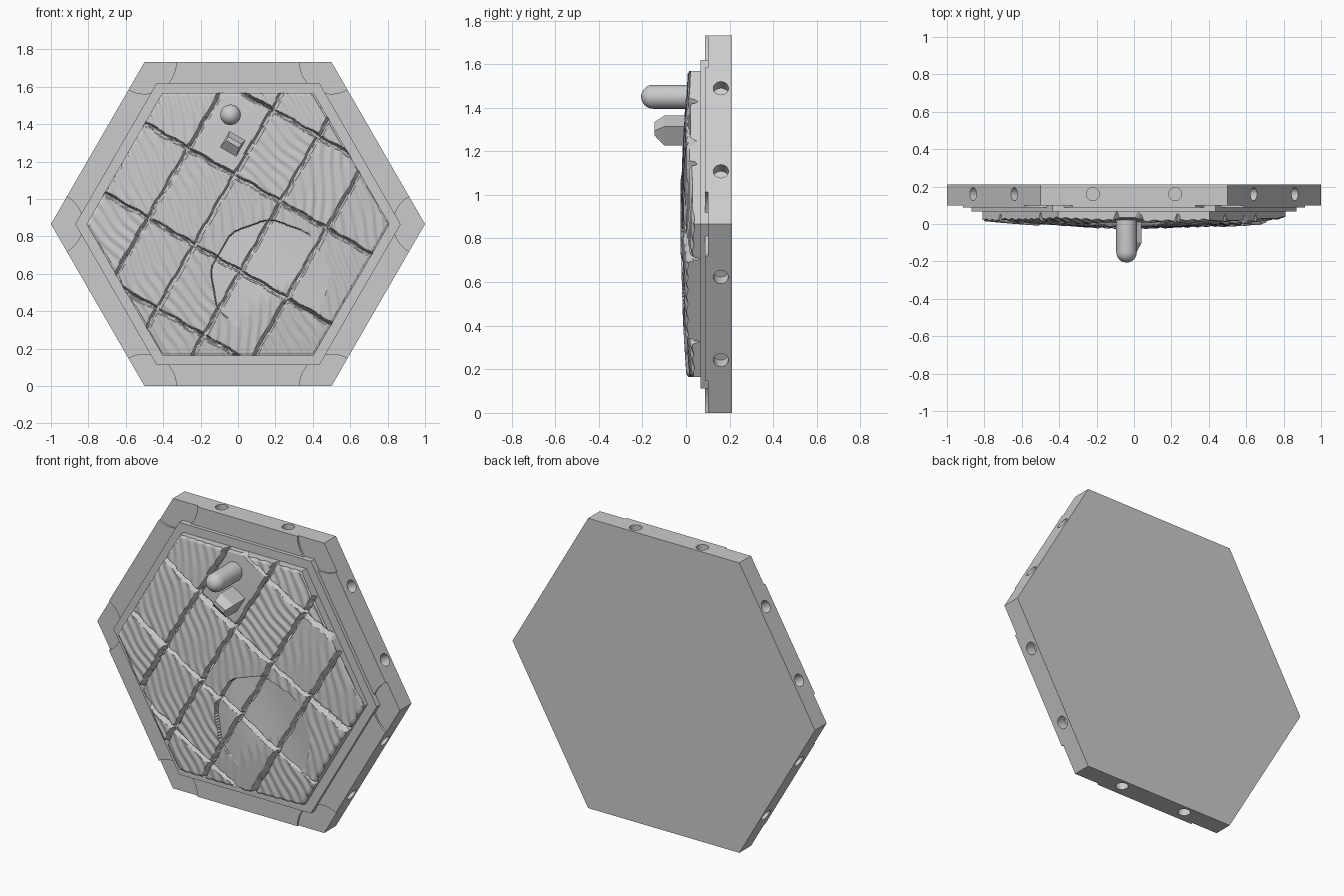
import bpy, bmesh, math, random
from mathutils import Vector, Matrix

if "Cube" in bpy.data.objects:
    bpy.data.objects.remove(bpy.data.objects["Cube"])

random.seed(4)
CZ = math.sqrt(3) / 2          # hexagon centre height
C30, S30 = math.cos(math.pi / 6), 0.5


def finish(bm, name, smooth=None):
    bmesh.ops.recalc_face_normals(bm, faces=bm.faces)
    me = bpy.data.meshes.new(name)
    bm.to_mesh(me)
    bm.free()
    ob = bpy.data.objects.new(name, me)
    bpy.context.collection.objects.link(ob)
    if smooth:
        bpy.ops.object.select_all(action='DESELECT')
        ob.select_set(True)
        bpy.context.view_layer.objects.active = ob
        bpy.ops.object.shade_smooth_by_angle(angle=math.radians(smooth))
    return ob


def hexagon(r):
    return [(r * math.cos(k * math.pi / 3), r * math.sin(k * math.pi / 3)) for k in range(6)]


def prism(name, pts, y_front, y_back):
    bm = bmesh.new()
    face = bm.faces.new([bm.verts.new((x, y_back, z + CZ)) for x, z in pts])
    ext = bmesh.ops.extrude_face_region(bm, geom=[face])
    new = [v for v in ext['geom'] if isinstance(v, bmesh.types.BMVert)]
    bmesh.ops.translate(bm, verts=new, vec=(0, y_front - y_back, 0))
    return finish(bm, name)


# Backing slab with two sockets in every edge
slab = prism("backing_slab", hexagon(1.0), 0.10, 0.21)
bm = bmesh.new()
for k in range(6):
    a = math.radians(30 + 60 * k)
    out, along = Vector((math.cos(a), 0, math.sin(a))), Vector((-math.sin(a), 0, math.cos(a)))
    for s in (-0.22, 0.22):
        pos = out * CZ + along * s + Vector((0, 0.16, CZ))
        rot = out.to_track_quat('Z', 'Y').to_matrix().to_4x4()
        bmesh.ops.create_cone(bm, cap_ends=True, segments=20, radius1=0.035, radius2=0.035,
                              depth=0.12, matrix=Matrix.Translation(pos) @ rot)
cutter = finish(bm, "socket_cutter")
cutter.hide_render = True
cutter.hide_set(True)
mod = slab.modifiers.new("sockets", 'BOOLEAN')
mod.object = cutter
mod.solver = 'EXACT'

# Raised border, scooped out in a circle at each corner
pts = []
for k, (x, z) in enumerate(hexagon(1.0)):
    for i in range(17):
        a = math.radians(60 * k + 240 - 120 * i / 16)
        pts.append((x + 0.17 * math.cos(a), z + 0.17 * math.sin(a)))
prism("raised_border", pts, 0.088, 0.105)

# Stepped inner trim
prism("inner_trim", hexagon(0.87), 0.066, 0.105)

# Tile layout in a grid turned by 30 degrees
U_LINES = [-0.43, -0.145, 0.14, 0.425]
V_LINES = [-0.61, -0.215, 0.215, 0.62]
tiles = {(i, j): (random.uniform(-0.003, 0.003), random.uniform(-0.02, 0.02),
                  random.uniform(0.5, 1.3), random.uniform(0, 6))
         for i in range(5) for j in range(5)}


def surface(x, z):
    """Depth of the tiled face at a point measured from the hexagon centre."""
    u, v = C30 * x - S30 * z, S30 * x + C30 * z
    y = -0.02 + 0.06 * (x * x + z * z)
    wu, wv = u + 0.003 * math.sin(v * 37), v + 0.003 * math.sin(u * 41)
    key = (sum(wu > c for c in U_LINES), sum(wv > c for c in V_LINES))
    off, tilt, ang, ph = tiles[key]
    # worn tile holding the pegs
    if key == (1, 3):
        y += 0.018
    else:
        w = u * math.cos(ang) + v * math.sin(ang)
        warp = 0.9 * math.sin(13 * (v - u) + ph) + 0.5 * math.sin(29 * u + ph)
        y += off + tilt * u + 0.0035 * math.sin(w * 115 + ph + warp)
    # round dent, deep at the upper left and fading at the lower right
    dx, dz = x - 0.17, z + 0.295
    if math.hypot(dx, dz) < 0.31 + 0.006 * math.sin(9 * math.atan2(dz, dx)):
        t = (dz - dx) / 1.414 / 0.31
        y = max(y, -0.002 + 0.024 * max(t, -0.3) + 0.006 * math.sin(9 * dx + 7 * dz))
    # grooves between tiles
    d = min(min(abs(wu - c) for c in U_LINES), min(abs(wv - c) for c in V_LINES))
    if d < 0.013:
        y += 0.032 * min(1, (0.013 - d) / 0.007)
    return y


# Tiled panel: triangular hexagon lattice, then skirt down to the trim
N, R = 130, 0.81
bm = bmesh.new()
grid = {}
for q in range(-N, N + 1):
    for r in range(max(-N, -q - N), min(N, -q + N) + 1):
        x, z = R / N * (q + r / 2), R / N * r * CZ
        y = surface(x, z)
        if max(abs(q), abs(r), abs(q + r)) > N - 2:
            y += 0.006
        grid[q, r] = bm.verts.new((x, y, z + CZ))
for (q, r), v in list(grid.items()):
    for b, c in (((q + 1, r), (q, r + 1)), ((q, r + 1), (q - 1, r + 1))):
        if b in grid and c in grid:
            bm.faces.new((v, grid[b], grid[c]))
rim = [e for e in bm.edges if e.is_boundary]
ext = bmesh.ops.extrude_edge_only(bm, edges=rim)
for v in ext['geom']:
    if isinstance(v, bmesh.types.BMVert):
        v.co.y = 0.09
finish(bm, "tiled_panel", 50)

# Round-ended peg, lathed from its profile
prof = [(0.055, 0.03), (0.055, -0.15)]
prof += [(0.055 * math.cos(i * math.pi / 16), -0.15 - 0.056 * math.sin(i * math.pi / 16)) for i in range(1, 9)]
bm = bmesh.new()
vs = [bm.verts.new((-0.04 + r, y, 1.45)) for r, y in prof]
es = [bm.edges.new(p) for p in zip(vs, vs[1:])]
bmesh.ops.spin(bm, geom=vs + es, cent=(-0.04, 0, 1.45), axis=(0, 1, 0), angle=2 * math.pi, steps=28)
bmesh.ops.remove_doubles(bm, verts=bm.verts, dist=0.0005)
finish(bm, "round_peg", 40)

# Square peg with a chisel tip
bm = bmesh.new()
h, t = 0.05, 0.012
rings = []
for y, hu, hv, sh in ((0.03, h, h, 0), (-0.10, h, h, 0), (-0.145, h * 0.8, t, 0.01)):
    ring = []
    for su, sv in ((-1, -1), (1, -1), (1, 1), (-1, 1)):
        u, v = su * hu, sv * hv + sh
        ring.append(bm.verts.new((-0.028 + C30 * u + S30 * v, y, 1.295 - S30 * u + C30 * v)))
    rings.append(ring)
for a, b in zip(rings, rings[1:]):
    for i in range(4):
        bm.faces.new((a[i], a[(i + 1) % 4], b[(i + 1) % 4], b[i]))
bm.faces.new(rings[0])
bm.faces.new(rings[-1])
finish(bm, "square_peg")
